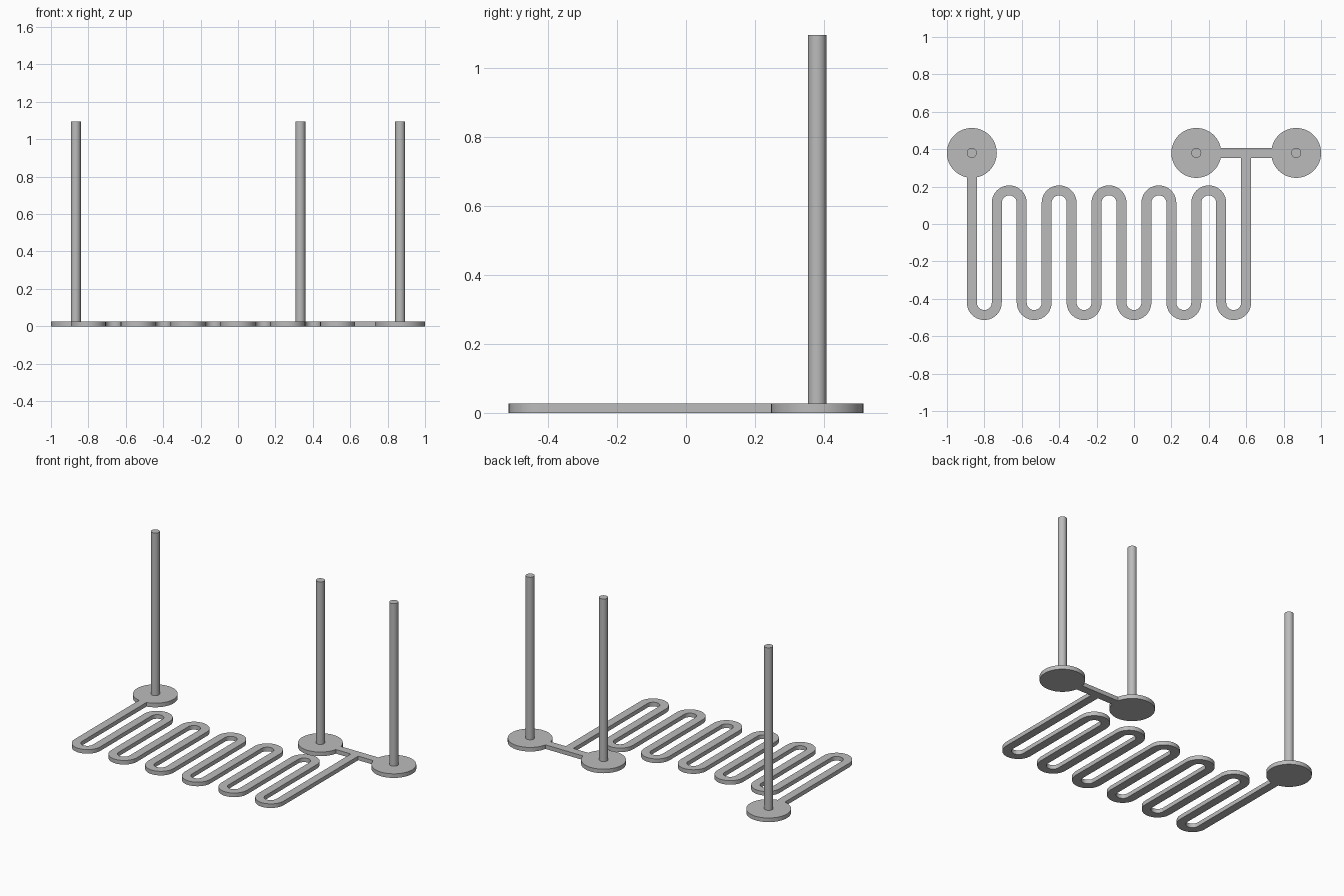
import bpy, bmesh
from math import pi, sin, cos
from mathutils import Vector

if "Cube" in bpy.data.objects:
    bpy.data.objects.remove(bpy.data.objects["Cube"])

PITCH = 0.4 / 3            # spacing of the serpentine legs
HALF = PITCH / 5           # half the trace width
THICK = 0.027
TOP = 1.095
PAD_Y, PAD_R = 0.38, PITCH
LOW, HIGH = -0.42, 0.113   # centres of the bends
LEGS = 12
X0 = -0.867

grey = bpy.data.materials.new("light grey")
grey.use_nodes = True
grey.diffuse_color = (0.5, 0.5, 0.5, 1)
grey.node_tree.nodes["Principled BSDF"].inputs["Base Color"].default_value = (0.5, 0.5, 0.5, 1)


def finish(obj):
    obj.data.materials.append(grey)
    bpy.ops.object.select_all(action='DESELECT')
    obj.select_set(True)
    bpy.context.view_layer.objects.active = obj
    bpy.ops.object.shade_smooth_by_angle(angle=pi / 6)


def cylinder(name, x, radius, z0, z1, sides):
    bpy.ops.mesh.primitive_cylinder_add(vertices=sides, radius=radius, depth=z1 - z0,
                                        location=(x, PAD_Y, (z0 + z1) / 2))
    bpy.context.object.name = name
    finish(bpy.context.object)


def ribbon(name, path):
    """Sweep the rectangular trace section along (point, sideways normal) pairs."""
    bm = bmesh.new()
    rings = []
    for p, n in path:
        rings.append([bm.verts.new((*(p + n * s * HALF), z))
                      for s, z in ((-1, 0), (1, 0), (1, THICK), (-1, THICK))])
    for a, b in zip(rings, rings[1:]):
        for i in range(4):
            j = (i + 1) % 4
            bm.faces.new((a[i], a[j], b[j], b[i]))
    bm.faces.new(rings[0])
    bm.faces.new(rings[-1])
    bmesh.ops.recalc_face_normals(bm, faces=bm.faces)
    mesh = bpy.data.meshes.new(name)
    bm.to_mesh(mesh)
    bm.free()
    obj = bpy.data.objects.new(name, mesh)
    bpy.context.collection.objects.link(obj)
    finish(obj)


# Three pads, each with a tall post
pads = {"right": X0, "middle": 0.333, "left": 0.867}
for side, x in pads.items():
    cylinder(side + "_pad", x, PAD_R, 0, THICK, 64)
    cylinder(side + "_post", x, HALF, THICK, TOP, 32)

# Serpentine trace: legs joined by alternating lower and upper half-circle bends
path = [(Vector((X0, PAD_Y - PAD_R + 0.003)), Vector((-1, 0)))]
STEPS = 20
for k in range(LEGS - 1):
    lower = k % 2 == 0
    centre = Vector((X0 + (k + 0.5) * PITCH, LOW if lower else HIGH))
    for i in range(STEPS + 1):
        t = pi * i / STEPS
        out = Vector((-cos(t), -sin(t) if lower else sin(t)))
        path.append((centre + out * PITCH / 2, out if lower else -out))
path.append((Vector((X0 + (LEGS - 1) * PITCH, PAD_Y - HALF)), Vector((1, 0))))
ribbon("serpentine_trace", path)

# Bar linking the two pads on the left
ribbon("link_bar", [(Vector((x, PAD_Y)), Vector((0, 1)))
                    for x in (pads["middle"] + PAD_R - 0.003, pads["left"] - PAD_R + 0.003)])
